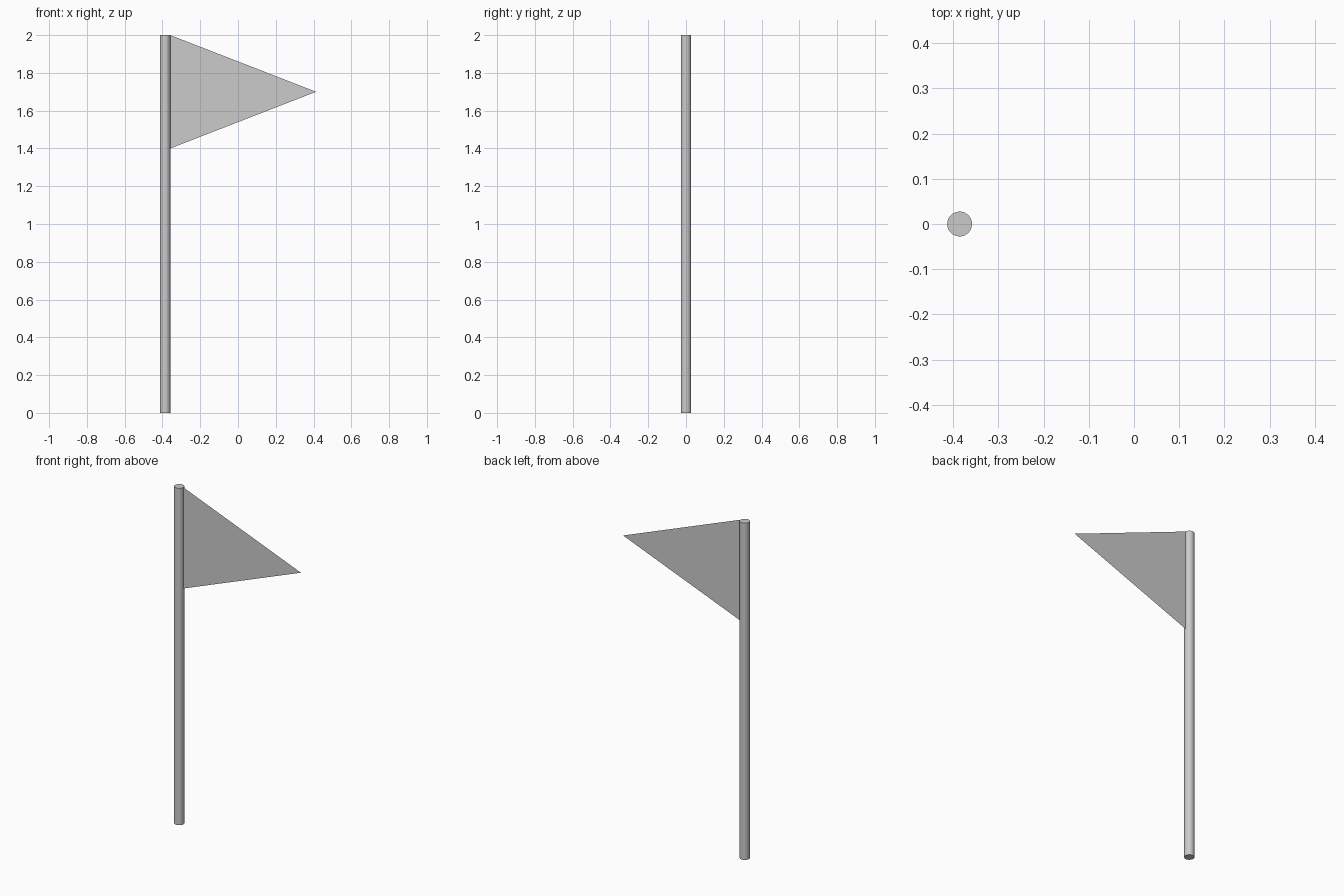
import bpy

if "Cube" in bpy.data.objects:
    bpy.data.objects.remove(bpy.data.objects["Cube"])

POLE_X, RADIUS, HEIGHT = -0.386, 0.0275, 2.0
TIP_X, FLAG_MID, FLAG_HALF = 0.4135, 1.7, 0.3
COLUMNS = 4

# Pole: smooth round shaft with flat caps
bpy.ops.mesh.primitive_cylinder_add(vertices=32, radius=RADIUS, depth=HEIGHT,
                                    location=(POLE_X, 0, HEIGHT / 2))
pole = bpy.context.object
pole.name = "pole"
bpy.ops.object.shade_smooth_by_angle()

# Pennant: flat single-sheet triangle in columns, tapering to a tip
start = POLE_X + RADIUS
verts, faces = [], []
for i in range(COLUMNS):
    t = i / COLUMNS
    x = start + (TIP_X - start) * t
    half = FLAG_HALF * (1 - t)
    verts += [(x, 0, FLAG_MID - half), (x, 0, FLAG_MID + half)]
verts.append((TIP_X, 0, FLAG_MID))
for i in range(COLUMNS - 1):
    a = 2 * i
    faces.append((a, a + 2, a + 3, a + 1))
last = 2 * (COLUMNS - 1)
faces.append((last, last + 2, last + 1))

mesh = bpy.data.meshes.new("pennant")
mesh.from_pydata(verts, [], faces)
mesh.shade_smooth()
flag = bpy.data.objects.new("pennant", mesh)
bpy.context.collection.objects.link(flag)
